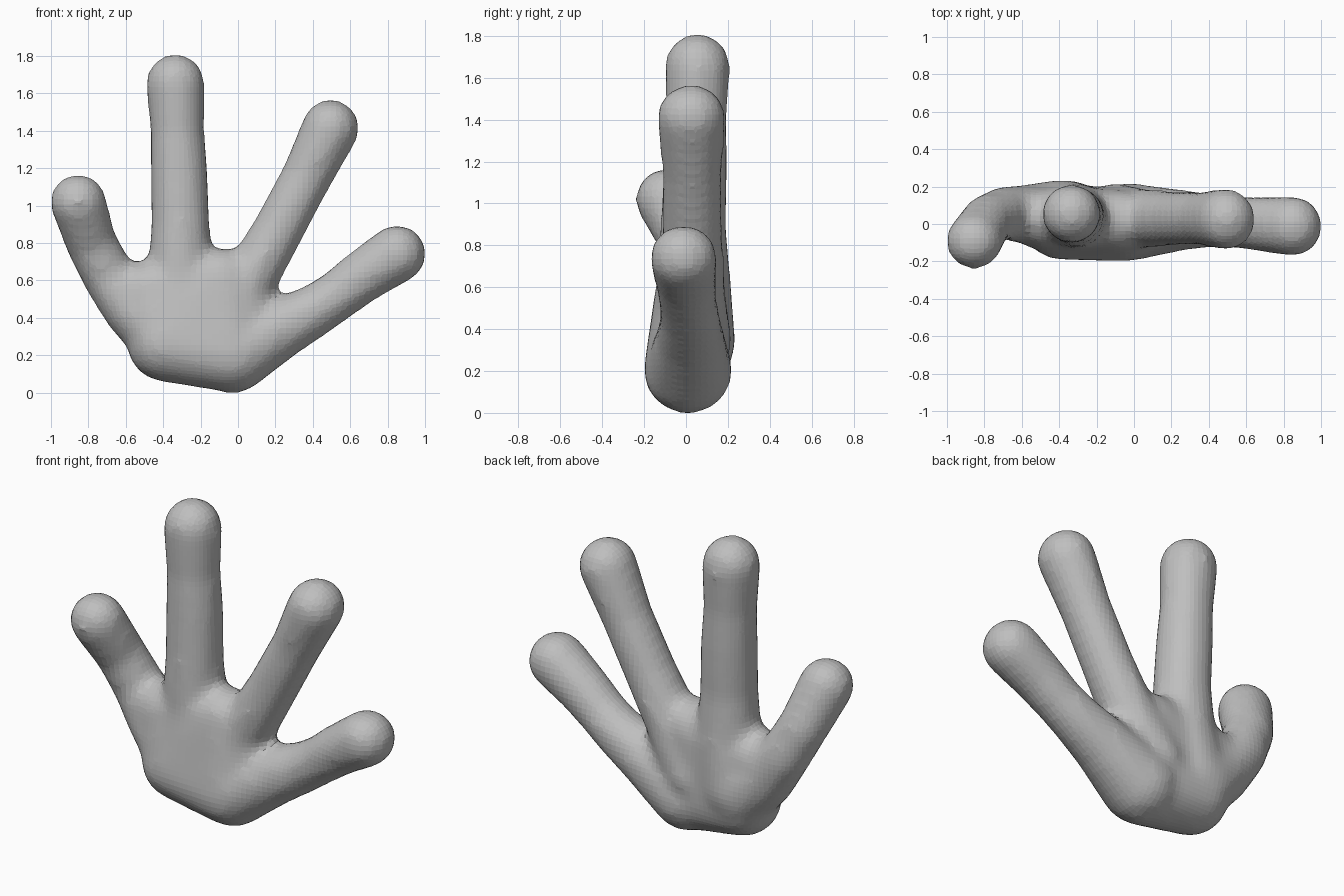
import bpy
import bmesh
from mathutils import Vector

cube = bpy.data.objects.get("Cube")
if cube:
    bpy.data.objects.remove(cube, do_unlink=True)

# Unit ball used as the template for every joint
ball = bmesh.new()
bmesh.ops.create_icosphere(ball, subdivisions=3, radius=1)
directions = [v.co.copy() for v in ball.verts]
ball.free()

bm = bmesh.new()
SWELL = 0.008  # makes up for the shrinkage of the smoothing


def add_hull(joints, depth=1.0):
    """Wrap one convex skin around joints given as (x, y, z, radius)."""
    verts = []
    for x, y, z, r in joints:
        for d in directions:
            offset = Vector((d.x, d.y * depth, d.z)) * (r + SWELL)
            verts.append(bm.verts.new(Vector((x, y, z)) + offset))
    result = bmesh.ops.convex_hull(bm, input=verts)
    spare = {g for key in ("geom_interior", "geom_unused") for g in result[key]
             if isinstance(g, bmesh.types.BMVert)}
    bmesh.ops.delete(bm, geom=list(spare), context="VERTS")


def add_finger(joints, depth=1.0):
    for pair in zip(joints, joints[1:]):
        add_hull(pair, depth)


# Palm, with a wide heel at the bottom
add_hull([(-0.05, -0.005, 0.2, 0.19), (-0.39, 0.01, 0.26, 0.195),
          (-0.48, 0.03, 0.55, 0.15), (-0.08, 0.02, 0.61, 0.155),
          (0.04, 0.02, 0.5, 0.14)])

# Thumb, bending towards the front
add_finger([(-0.855, -0.092, 1.02, 0.143), (-0.785, 0.02, 0.80, 0.13),
            (-0.69, 0.06, 0.62, 0.135), (-0.56, 0.05, 0.45, 0.155),
            (-0.41, 0.035, 0.34, 0.195)])

# Upright finger
add_finger([(-0.335, 0.055, 1.655, 0.15), (-0.325, 0.05, 1.4, 0.138),
            (-0.315, 0.045, 1.18, 0.147), (-0.308, 0.035, 0.9, 0.15),
            (-0.31, 0.04, 0.6, 0.17), (-0.36, 0.035, 0.35, 0.195)])

# Leaning finger
add_finger([(0.495, 0.025, 1.415, 0.147), (0.365, 0.03, 1.15, 0.128),
            (0.21, 0.03, 0.86, 0.13), (0.06, 0.03, 0.6, 0.14),
            (-0.1, 0.03, 0.35, 0.17)], 1.06)

# Little finger, running into the heel of the hand
add_finger([(0.85, -0.012, 0.742, 0.149), (0.67, 0.0, 0.625, 0.135),
            (0.54, 0.01, 0.525, 0.127), (0.42, 0.02, 0.445, 0.132),
            (0.23, 0.02, 0.345, 0.155), (-0.03, 0.01, 0.2, 0.198)], 1.03)

mesh = bpy.data.meshes.new("hand")
bm.to_mesh(mesh)
bm.free()
hand = bpy.data.objects.new("hand", mesh)
bpy.context.collection.objects.link(hand)

# Fuse the parts into one skin and soften the webs between the fingers
remesh = hand.modifiers.new("fuse", "REMESH")
remesh.mode = "VOXEL"
remesh.voxel_size = 0.03
remesh.use_smooth_shade = False
soften = hand.modifiers.new("soften", "SMOOTH")
soften.factor = 0.5
soften.iterations = 10

# Plain grey skin
grey = bpy.data.materials.new("plain_grey")
grey.use_nodes = True
colour = (0.52, 0.52, 0.52, 1)
grey.diffuse_color = colour
grey.node_tree.nodes["Principled BSDF"].inputs["Base Color"].default_value = colour
mesh.materials.append(grey)
